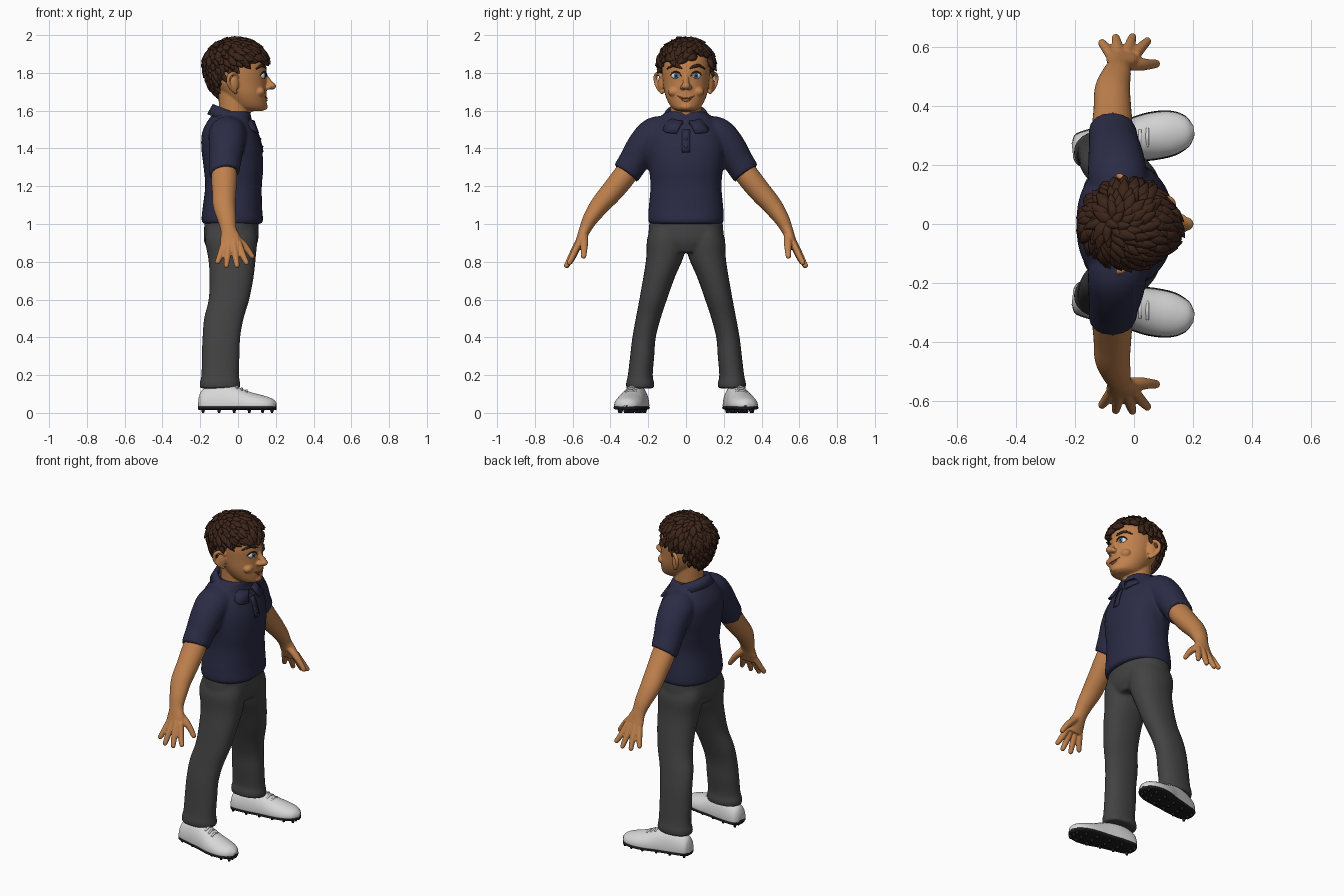
import bpy, bmesh, math, random
from mathutils import Vector, Matrix

random.seed(4)
if "Cube" in bpy.data.objects:
    bpy.data.objects.remove(bpy.data.objects["Cube"])


def material(name, r, g, b):
    m = bpy.data.materials.new(name)
    m.use_nodes = True
    m.diffuse_color = (r, g, b, 1)
    bsdf = m.node_tree.nodes["Principled BSDF"]
    bsdf.inputs["Base Color"].default_value = (r, g, b, 1)
    bsdf.inputs["Roughness"].default_value = 0.7
    return m


SKIN = material("skin", 0.53, 0.22, 0.075)
HAIR = material("dark brown hair", 0.045, 0.018, 0.01)
NAVY = material("navy fabric", 0.024, 0.025, 0.06)
GREY = material("charcoal fabric", 0.055, 0.055, 0.055)
WHITE = material("shoe white", 0.68, 0.68, 0.68)
BLACK = material("black rubber", 0.012, 0.012, 0.014)
EYE = material("eye white", 0.8, 0.8, 0.78)
BLUE = material("iris blue", 0.05, 0.16, 0.3)
LIP = material("lip", 0.33, 0.11, 0.045)


def spline(rows, steps=5):
    """Smooth a list of rows with a Catmull-Rom curve."""
    out = []
    for i in range(len(rows) - 1):
        a, b, c, d = (rows[max(i - 1, 0)], rows[i], rows[i + 1], rows[min(i + 2, len(rows) - 1)])
        for k in range(steps):
            t = k / steps
            out.append([q + 0.5 * t * (r - p + t * (2 * p - 5 * q + 4 * r - s + t * (3 * (q - r) + s - p)))
                        for p, q, r, s in zip(a, b, c, d)])
    return out + [list(rows[-1])]


def loft(bm, rows, side=1, flat=False, ref=(1, 0, 0), power=2, n=24, steps=5):
    """Skin rows of x, y, z and two radii; flat keeps every ring level."""
    rows = spline(rows, steps)
    pts = [Vector((r[0], r[1] * side, r[2])) for r in rows]
    rings = []
    for i, (p, r) in enumerate(zip(pts, rows)):
        t = Vector((0, 0, 1)) if flat else (pts[min(i + 1, len(pts) - 1)] - pts[max(i - 1, 0)]).normalized()
        u = Vector(ref)
        u = (u - t * u.dot(t)).normalized()
        v = t.cross(u)
        ring = []
        for k in range(n):
            c, s = math.cos(math.tau * k / n), math.sin(math.tau * k / n)
            c, s = (math.copysign(abs(w) ** (2 / power), w) for w in (c, s))
            ring.append(bm.verts.new(p + u * c * max(r[3], 0.001) + v * s * max(r[4], 0.001)))
        rings.append(ring)
    for a, b in zip(rings, rings[1:]):
        for k in range(n):
            bm.faces.new((a[k - 1], a[k], b[k], b[k - 1]))
    bm.faces.new(rings[0])
    bm.faces.new(rings[-1])
    return [v for ring in rings for v in ring]


def ball(bm, loc, size, turn=0):
    m = Matrix.Translation(loc) @ Matrix.Rotation(turn, 4, 'Z') @ Matrix.Diagonal((*size, 1))
    bmesh.ops.create_uvsphere(bm, u_segments=20, v_segments=12, radius=1, matrix=m)


def finish(name, bm, mat, voxel=0, smooth=0, thick=0):
    bmesh.ops.recalc_face_normals(bm, faces=bm.faces)
    for f in bm.faces:
        f.smooth = True
    me = bpy.data.meshes.new(name)
    bm.to_mesh(me)
    bm.free()
    me.materials.append(mat)
    ob = bpy.data.objects.new(name, me)
    bpy.context.collection.objects.link(ob)
    if thick:
        mod = ob.modifiers.new("thickness", 'SOLIDIFY')
        mod.thickness, mod.offset = thick, 0
    if voxel:
        mod = ob.modifiers.new("fuse", 'REMESH')
        mod.mode, mod.voxel_size, mod.use_smooth_shade = 'VOXEL', voxel, True
        mod = ob.modifiers.new("soften", 'SMOOTH')
        mod.factor, mod.iterations = 0.5, smooth
    return ob


def surface_x(rows, y, z, power=2):
    """Forward surface of a level loft."""
    rows = sorted(spline(rows), key=lambda r: r[2])
    for a, b in zip(rows, rows[1:]):
        if a[2] <= z <= b[2]:
            t = (z - a[2]) / max(b[2] - a[2], 1e-6)
            x, rx, ry = (a[i] + t * (b[i] - a[i]) for i in (0, 3, 4))
            return x + rx * max(0, 1 - abs(y / ry) ** power) ** (1 / power)


def surface_tube(name, rows, points, radius, mat, lift=0.0, power=2):
    bm = bmesh.new()
    last = len(points) - 1
    loft(bm, [(surface_x(rows, y, z, power) + lift, y, z, radius * (1 if 0 < i < last else 0.4),
               radius * (1 if 0 < i < last else 0.4)) for i, (y, z) in enumerate(points)], n=8)
    finish(name, bm, mat)


SIDES = ((1, "left"), (-1, "right"))

# Head, neck, nose and ears
HEAD = [(.085, 0, 1.597, .04, .035), (.068, 0, 1.61, .08, .068), (.052, 0, 1.64, .1, .092),
        (.032, 0, 1.69, .12, .112), (.012, 0, 1.75, .138, .122), (.004, 0, 1.82, .146, .127),
        (-.002, 0, 1.88, .134, .118), (-.01, 0, 1.92, .105, .095), (-.01, 0, 1.95, .05, .05)]
bm = bmesh.new()
loft(bm, HEAD, flat=True, n=40)
loft(bm, [(-.02, 0, 1.48, .1, .095), (-.017, 0, 1.57, .085, .083), (-.02, 0, 1.72, .085, .085)], flat=True)
loft(bm, [(.135, 0, 1.81, .012, .012), (.152, 0, 1.77, .014, .014), (.176, 0, 1.732, .02, .02)], ref=(0, 1, 0))
ball(bm, (.178, 0, 1.73), (.024, .023, .019))
ball(bm, (.143, 0, 1.622), (.014, .03, .018))
for s, _ in SIDES:
    ball(bm, (.16, s * .02, 1.724), (.018, .014, .013))
    ball(bm, (.115, s * .062, 1.7), (.028, .034, .026))
    ball(bm, (-.02, s * .134, 1.742), (.026, .013, .044), s * -.4)
    loft(bm, [(.0, .128, 1.775, .007, .007), (-.02, .146, 1.798, .01, .01), (-.047, .161, 1.783, .011, .011),
              (-.05, .158, 1.742, .01, .01), (-.03, .14, 1.71, .01, .01), (-.008, .122, 1.694, .011, .01)],
         s, ref=(0, 1, 0), n=12)
finish("head", bm, SKIN, .005, 4)

# Eyes, brows and mouth
for s, side in SIDES:
    y, z = s * .053, 1.785
    x = surface_x(HEAD, y, z)
    for part, size, dx, mat in (("eye", (.014, .025, .018), -.008, EYE), ("iris", (.005, .013, .014), .003, BLUE),
                                ("pupil", (.003, .006, .007), .0065, BLACK)):
        bm = bmesh.new()
        ball(bm, (x + dx, y, z), size, s * .35)
        finish(f"{side}_{part}", bm, mat)
    surface_tube(side + "_eyelid", HEAD, [(s * a, b) for a, b in
                 ((.025, 1.782), (.037, 1.8), (.055, 1.806), (.072, 1.799), (.083, 1.786))], .004, HAIR, .003)
    surface_tube(side + "_eyebrow", HEAD, [(s * a, b) for a, b in
                 ((.02, 1.823), (.04, 1.833), (.07, 1.838), (.1, 1.82))], .008, HAIR)
surface_tube("mouth", HEAD, [(-.045, 1.678), (-.025, 1.668), (0, 1.666), (.025, 1.668), (.045, 1.678)], .004, LIP, .001)
surface_tube("lower_lip", HEAD, [(-.026, 1.66), (-.01, 1.655), (.01, 1.655), (.026, 1.66)], .006, LIP, -.002)


# Hair cap and swept tufts
def hairline(x, y):
    if x > .07:
        return 1.865 + (.025 if y > .045 else 0)
    if x > .015:
        return 1.835
    if x > -.005:
        return 1.775
    return 1.8 if x > -.06 else max(1.675, 1.8 + 2.5 * (x + .06))


def scalp(d):
    return Vector((-.012 + .163 * d.x, .138 * d.y, 1.835 + (.138 if d.z > 0 else .19) * d.z))


bm = bmesh.new()
bmesh.ops.create_uvsphere(bm, u_segments=64, v_segments=40, radius=1)
for v in bm.verts:
    v.co = scalp(v.co)
bmesh.ops.delete(bm, geom=[v for v in bm.verts if v.co.z < hairline(v.co.x, v.co.y)], context='VERTS')
finish("hair_cap", bm, HAIR, thick=.012)

bm = bmesh.new()
crown = Vector((-.09, .01, 1.98))
count = 400
for i in range(count):
    h = 1 - 2 * (i + .5) / count
    a = i * 2.39996 + random.uniform(-.1, .1)
    d = Vector((math.cos(a) * math.sqrt(1 - h * h), math.sin(a) * math.sqrt(1 - h * h), h))
    p = scalp(d)
    if p.z < hairline(p.x, p.y) + .004:
        continue
    flow = p - crown
    flow += Vector((-flow.y, flow.x, 0)) * .5
    if p.x > .06:
        flow = flow.normalized() + Vector((.2, -.6, .5))
    flow = (flow - d * flow.dot(d)).normalized()
    big = random.uniform(.8, 1.15) * (1 if p.z > 1.85 else .7)
    path = [p - flow * .02 * big - d * .004, p + d * .005 * big, p + flow * .022 * big + d * .011 * big,
            p + flow * .042 * big + d * .019 * big]
    loft(bm, [(*q, r * big, r * big * .75) for q, r in zip(path, (.012, .02, .015, .002))],
         ref=d.cross(flow), n=8, steps=3)
finish("hair_tufts", bm, HAIR)

# Polo shirt: body with sleeves
TORSO = [(-.03, 0, 1.0, .152, .19), (-.03, 0, 1.02, .163, .2), (-.03, 0, 1.08, .158, .198), (-.024, 0, 1.2, .15, .188),
         (-.024, 0, 1.3, .158, .197), (-.034, 0, 1.4, .16, .208), (-.044, 0, 1.48, .147, .195),
         (-.044, 0, 1.54, .12, .158), (-.03, 0, 1.595, .095, .11)]
bm = bmesh.new()
loft(bm, TORSO, flat=True, power=2.3, n=40)
for s, _ in SIDES:
    loft(bm, [(-.045, .08, 1.49, .09, .08), (-.055, .16, 1.475, .1, .093), (-.06, .22, 1.42, .095, .088),
              (-.068, .275, 1.335, .085, .08), (-.072, .312, 1.277, .081, .077), (-.072, .318, 1.268, .079, .075)], s)
finish("polo_shirt", bm, NAVY, .009, 5)

# Folded collar, open at the throat
bm = bmesh.new()
rows = []
for k in range(41):
    a = math.radians(9 + 342 * k / 40)
    c, s = math.cos(a), math.sin(a)
    tip = max(0, c) ** 5
    inner = Vector((-.022 + .1 * c, .098 * s, 1.58 - .045 * c))
    crest = inner + Vector((.01 * c, .01 * s, .006))
    outer = Vector((-.025 + .134 * c, (.134 + .2 * tip) * s, 1.535 - .045 * c - .012 * tip))
    rows.append([bm.verts.new(q) for q in (inner - Vector((0, 0, .04)), inner, crest, outer)])
for a, b in zip(rows, rows[1:]):
    for j in range(3):
        bm.faces.new((a[j], b[j], b[j + 1], a[j + 1]))
finish("collar", bm, NAVY, thick=.01)

# Placket and buttons
bm = bmesh.new()
strip = [[bm.verts.new((surface_x(TORSO, y, z, 2.3) + .003, y, z)) for y in (-.02, 0, .02)]
         for z in (1.38, 1.41, 1.44, 1.47, 1.5)]
for a, b in zip(strip, strip[1:]):
    for j in range(2):
        bm.faces.new((a[j], a[j + 1], b[j + 1], b[j]))
finish("placket", bm, NAVY, thick=.006)
bm = bmesh.new()
for z in (1.41, 1.45):
    ball(bm, (surface_x(TORSO, 0, z, 2.3) + .006, 0, z), (.004, .007, .007))
finish("buttons", bm, GREY)

# Arms with hands
FINGERS = [(-.075, .563, -.108, .612, .8), (-.05, .572, -.062, .63, .78),
           (-.022, .574, -.005, .632, .78), (.004, .568, .045, .618, .795)]
for s, side in SIDES:
    bm = bmesh.new()
    loft(bm, [(-.072, .26, 1.35, .06, .06), (-.073, .33, 1.25, .068, .062), (-.073, .39, 1.175, .064, .059),
              (-.073, .455, 1.1, .06, .052), (-.06, .505, 1.03, .05, .041), (-.05, .535, .97, .042, .031),
              (-.04, .555, .92, .055, .026), (-.036, .575, .87, .056, .022)], s)
    for x0, y0, x1, y1, z1 in FINGERS:
        loft(bm, [(x0, y0, .9, .017, .017), ((x0 + x1) / 2, (y0 + y1) / 2 + .004, (.88 + z1) / 2, .018, .017),
                  (x1, y1, z1, .014, .014)], s, n=12)
        ball(bm, (x1, y1 * s, z1), (.014, .014, .014))
    loft(bm, [(-.035, .54, .95, .022, .02), (.02, .54, .9, .022, .02), (.05, .54, .865, .018, .017),
              (.074, .542, .83, .015, .014)], s, ref=(0, 1, 0), n=12)
    ball(bm, (.075, .542 * s, .829), (.014, .014, .014))
    finish(side + "_arm", bm, SKIN, .005, 3)

# Trousers
bm = bmesh.new()
loft(bm, [(-.035, 0, .85, .115, .1), (-.037, 0, .9, .14, .18), (-.036, 0, .95, .145, .198), (-.034, 0, 1.04, .14, .19)],
     flat=True, power=2.3, n=36)
for s, _ in SIDES:
    loft(bm, [(-.096, .243, .13, .106, .073), (-.096, .243, .16, .107, .074), (-.094, .242, .2, .1, .066),
              (-.092, .232, .3, .1, .064), (-.088, .222, .4, .1, .062), (-.075, .2, .5, .105, .066),
              (-.048, .174, .6, .108, .073), (-.034, .142, .72, .117, .084), (-.032, .113, .82, .126, .098),
              (-.037, .1, .92, .138, .106), (-.034, .09, 1.0, .12, .09)], s, flat=True, power=2.2)
finish("trousers", bm, GREY, .009, 3)

# Shoes: upper, laces, sole and cleats
SHOE = [(-.208, .247, .04, .025, .04), (-.185, .25, .04, .055, .085), (-.1, .264, .04, .066, .115),
        (-.02, .28, .04, .07, .103), (.06, .297, .04, .078, .072), (.13, .308, .04, .073, .053),
        (.18, .314, .04, .05, .036), (.203, .317, .04, .015, .015)]
for s, side in SIDES:
    bm = bmesh.new()
    for v in loft(bm, SHOE, s, ref=(0, 1, 0), n=32):
        v.co.z = max(v.co.z, .03)
    finish(side + "_shoe", bm, WHITE)
    bm = bmesh.new()
    for x, y, top in ((-.005, .283, .139), (.02, .288, .129), (.045, .293, .119)):
        loft(bm, [(x, y + k * .03, top - abs(k) ** 2 * .011, .006, .006) for k in (-1, 0, 1)], s, n=8)
    finish(side + "_laces", bm, WHITE)
    bm = bmesh.new()
    loft(bm, [(x, y, .027, w * 1.05, .012) for x, y, z, w, h in SHOE], s, ref=(0, 1, 0), power=3)
    for x, y, z, w, h in SHOE[1:-1]:
        for k in (-.6, 0, .6):
            bmesh.ops.create_cone(bm, cap_ends=True, segments=10, radius1=.006, radius2=.012, depth=.022,
                                  matrix=Matrix.Translation((x, s * (y + k * w), .011)))
    finish(side + "_sole", bm, BLACK)
